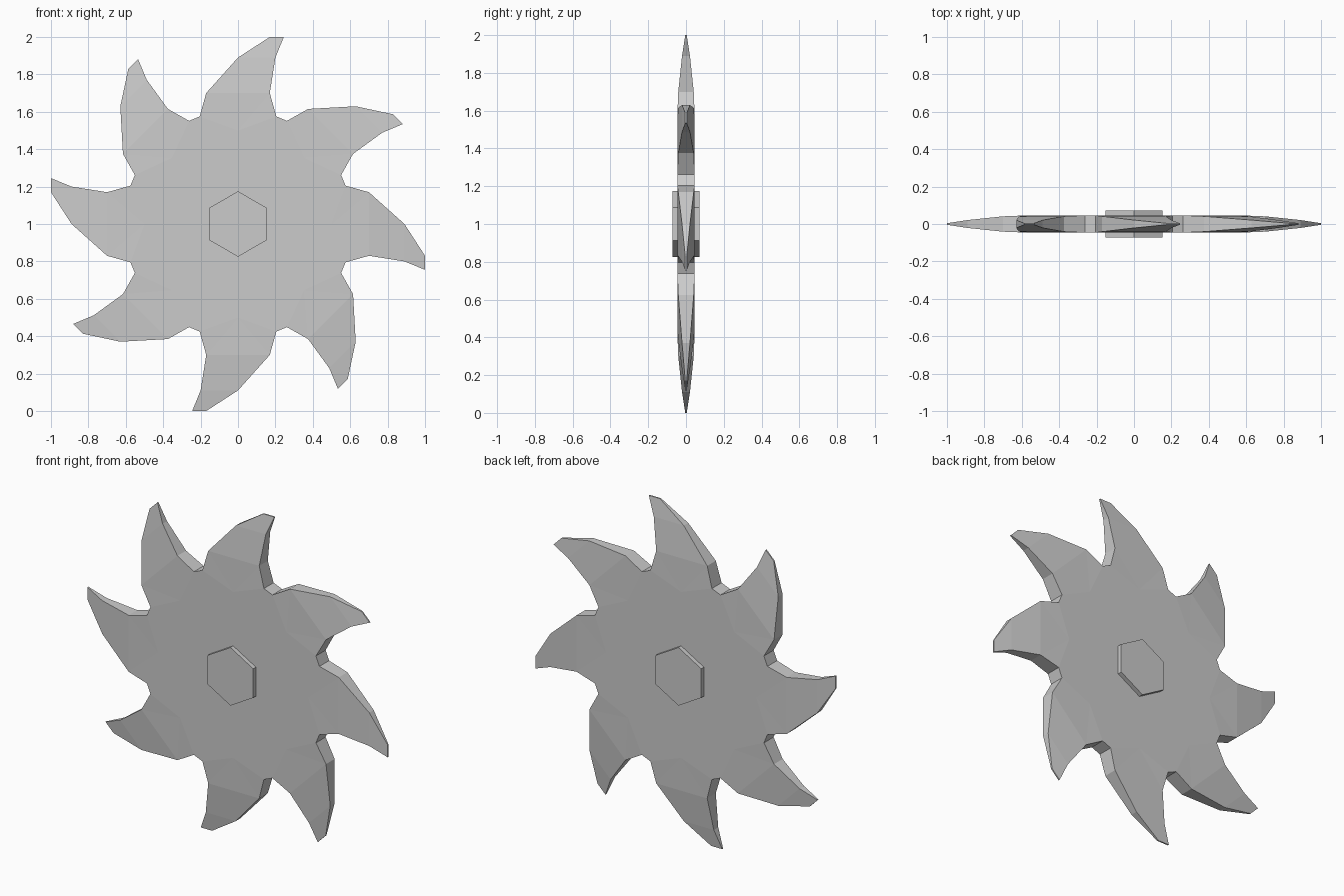
import bpy, bmesh, math
from mathutils import Matrix, Vector

if "Cube" in bpy.data.objects:
    bpy.data.objects.remove(bpy.data.objects["Cube"])

CENTRE_Z = 1.0
TEETH = 8
# One tooth: rows of (left x, left z, right x, right z, half thickness), from root to tip
ROWS = [(-0.205, 0.575, 0.205, 0.575, 0.046),
        (-0.17, 0.70, 0.17, 0.70, 0.041),
        (0.0, 0.89, 0.20, 0.89, 0.021),
        (0.17, 1.0, 0.245, 1.0, 0.004)]
ROOT_Z = 0.5  # where the tooth's centre line meets the flat disc


def make_object(name, bm):
    bmesh.ops.recalc_face_normals(bm, faces=bm.faces)
    mesh = bpy.data.meshes.new(name)
    bm.to_mesh(mesh)
    bm.free()
    obj = bpy.data.objects.new(name, mesh)
    bpy.context.collection.objects.link(obj)
    return obj


# Toothed blade: flat disc with teeth that taper to thin tips
bm = bmesh.new()
left, right, root = {}, {}, {}
for t in range(TEETH):
    turn = Matrix.Rotation(t * 2 * math.pi / TEETH, 3, 'Y')
    for s in (-1, 1):
        def vert(x, z, y):
            return bm.verts.new(turn @ Vector((x, s * y, z)) + Vector((0, 0, CENTRE_Z)))
        left[t, s] = [vert(r[0], r[1], r[4]) for r in ROWS]
        right[t, s] = [vert(r[2], r[3], r[4]) for r in ROWS]
        root[t, s] = vert(0, ROOT_Z, ROWS[0][4])

for s in (-1, 1):
    disc = []
    for t in range(TEETH):
        L, R, c = left[t, s], right[t, s], root[t, s]
        disc += [L[0], c, R[0]]
        # tooth face
        for tri in ((c, L[0], L[1]), (c, L[1], R[1]), (c, R[1], R[0])):
            bm.faces.new(tri)
        for i in (1, 2):
            bm.faces.new((L[i], L[i + 1], R[i + 1], R[i]))
    bm.faces.new(disc)

# Rim following each tooth and the gap to the next
for t in range(TEETH):
    n = (t + 1) % TEETH
    front, back = (left[t, s] + right[t, s][::-1] + [left[n, s][0]] for s in (-1, 1))
    for i in range(len(front) - 1):
        bm.faces.new((front[i], front[i + 1], back[i + 1], back[i]))
make_object("toothed_blade", bm)

# Hexagonal hub standing proud of both faces
bm = bmesh.new()
bmesh.ops.create_cone(bm, cap_ends=True, segments=6, radius1=0.175, radius2=0.175, depth=0.144,
                      matrix=Matrix.Translation((0, 0, CENTRE_Z)) @ Matrix.Rotation(math.pi / 2, 4, 'X'))
make_object("hex_hub", bm)
